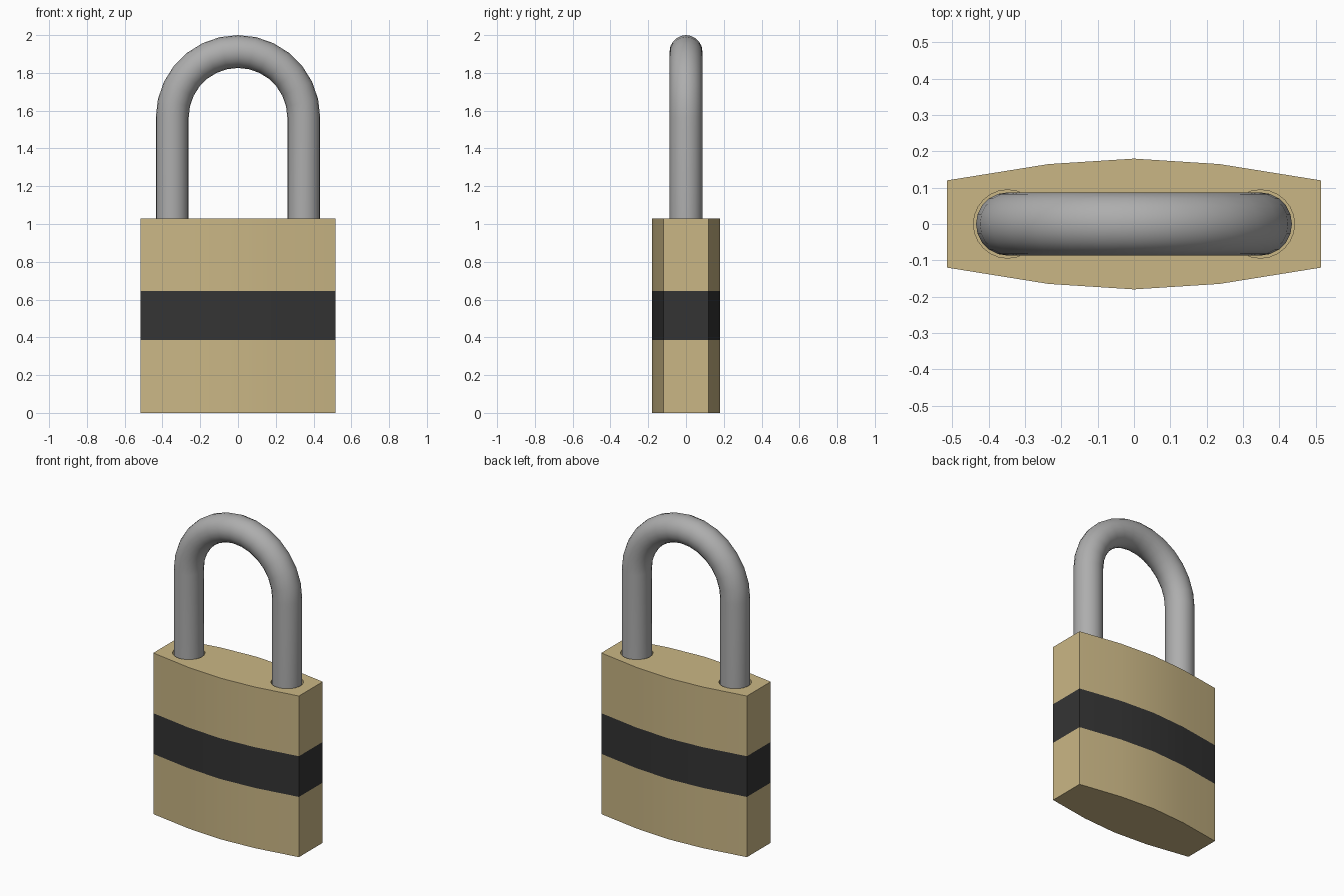
import bpy, bmesh, math
from mathutils import Vector

if "Cube" in bpy.data.objects:
    bpy.data.objects.remove(bpy.data.objects["Cube"])


def material(name, rgb):
    m = bpy.data.materials.new(name)
    m.diffuse_color = (*rgb, 1)
    m.use_nodes = True
    m.node_tree.nodes["Principled BSDF"].inputs["Base Color"].default_value = m.diffuse_color
    return m


def make_object(name, bm, mats):
    bmesh.ops.recalc_face_normals(bm, faces=bm.faces[:])
    me = bpy.data.meshes.new(name)
    bm.to_mesh(me)
    bm.free()
    ob = bpy.data.objects.new(name, me)
    bpy.context.collection.objects.link(ob)
    for m in mats:
        me.materials.append(m)
    return ob


def smooth(ob, angle):
    bpy.ops.object.select_all(action='DESELECT')
    ob.select_set(True)
    bpy.context.view_layer.objects.active = ob
    bpy.ops.object.shade_smooth_by_angle(angle=math.radians(angle))


brass = material("brass", (0.59, 0.47, 0.235))
black = material("black_band", (0.034, 0.034, 0.034))
steel = material("steel", (0.42, 0.42, 0.42))

BODY_TOP, BAND_LOW, BAND_HIGH = 1.03, 0.385, 0.645
LEG_X, TUBE_R, HOLE_R, HOLE_FLOOR = 0.348, 0.087, 0.094, 0.93
ARC_Z = 2.0 - TUBE_R - LEG_X

# Lock body: bowed outline extruded up, sliced at the band edges
front = [(-0.515, -0.12), (-0.235, -0.165), (0, -0.18), (0.235, -0.165), (0.515, -0.12)]
outline = front + [(-x, -y) for x, y in front]
bm = bmesh.new()
base = bm.faces.new([bm.verts.new((x, y, 0)) for x, y in outline])
up = bmesh.ops.extrude_face_region(bm, geom=[base])["geom"]
bmesh.ops.translate(bm, vec=(0, 0, BODY_TOP), verts=[v for v in up if isinstance(v, bmesh.types.BMVert)])
for z in (BAND_LOW, BAND_HIGH):
    bmesh.ops.bisect_plane(bm, geom=bm.verts[:] + bm.edges[:] + bm.faces[:],
                           plane_co=(0, 0, z), plane_no=(0, 0, 1))
for f in bm.faces:
    f.material_index = int(BAND_LOW < f.calc_center_median().z < BAND_HIGH)
body = make_object("lock_body", bm, [brass, black])

# Sockets for the shackle legs
bm = bmesh.new()
for s in (-1, 1):
    made = bmesh.ops.create_cone(bm, cap_ends=True, segments=24, radius1=HOLE_R, radius2=HOLE_R, depth=0.4)
    bmesh.ops.translate(bm, vec=(s * LEG_X, 0, HOLE_FLOOR + 0.2), verts=made["verts"])
cutter = make_object("socket_cutter", bm, [brass])
mod = body.modifiers.new("sockets", 'BOOLEAN')
mod.object = cutter
mod.solver = 'EXACT'
bpy.context.view_layer.objects.active = body
bpy.ops.object.modifier_apply(modifier=mod.name)
bpy.data.objects.remove(cutter)
smooth(body, 25)

# Shackle: round section swept along a U-shaped path
SIDES, STEPS = 20, 14
path = [(LEG_X, HOLE_FLOOR, 0.0)]
for i in range(STEPS + 1):
    a = math.pi * i / STEPS
    path.append((LEG_X * math.cos(a), ARC_Z + LEG_X * math.sin(a), a))
path.append((-LEG_X, HOLE_FLOOR, math.pi))
bm = bmesh.new()
rings = []
for x, z, a in path:
    out = Vector((math.cos(a), 0, math.sin(a)))
    ring = []
    for k in range(SIDES):
        t = 2 * math.pi * k / SIDES
        ring.append(bm.verts.new(Vector((x, 0, z)) + TUBE_R * (math.cos(t) * out + Vector((0, math.sin(t), 0)))))
    rings.append(ring)
for r0, r1 in zip(rings, rings[1:]):
    for k in range(SIDES):
        j = (k + 1) % SIDES
        bm.faces.new((r0[k], r0[j], r1[j], r1[k]))
bm.faces.new(rings[0])
bm.faces.new(rings[-1])
smooth(make_object("shackle", bm, [steel]), 40)
